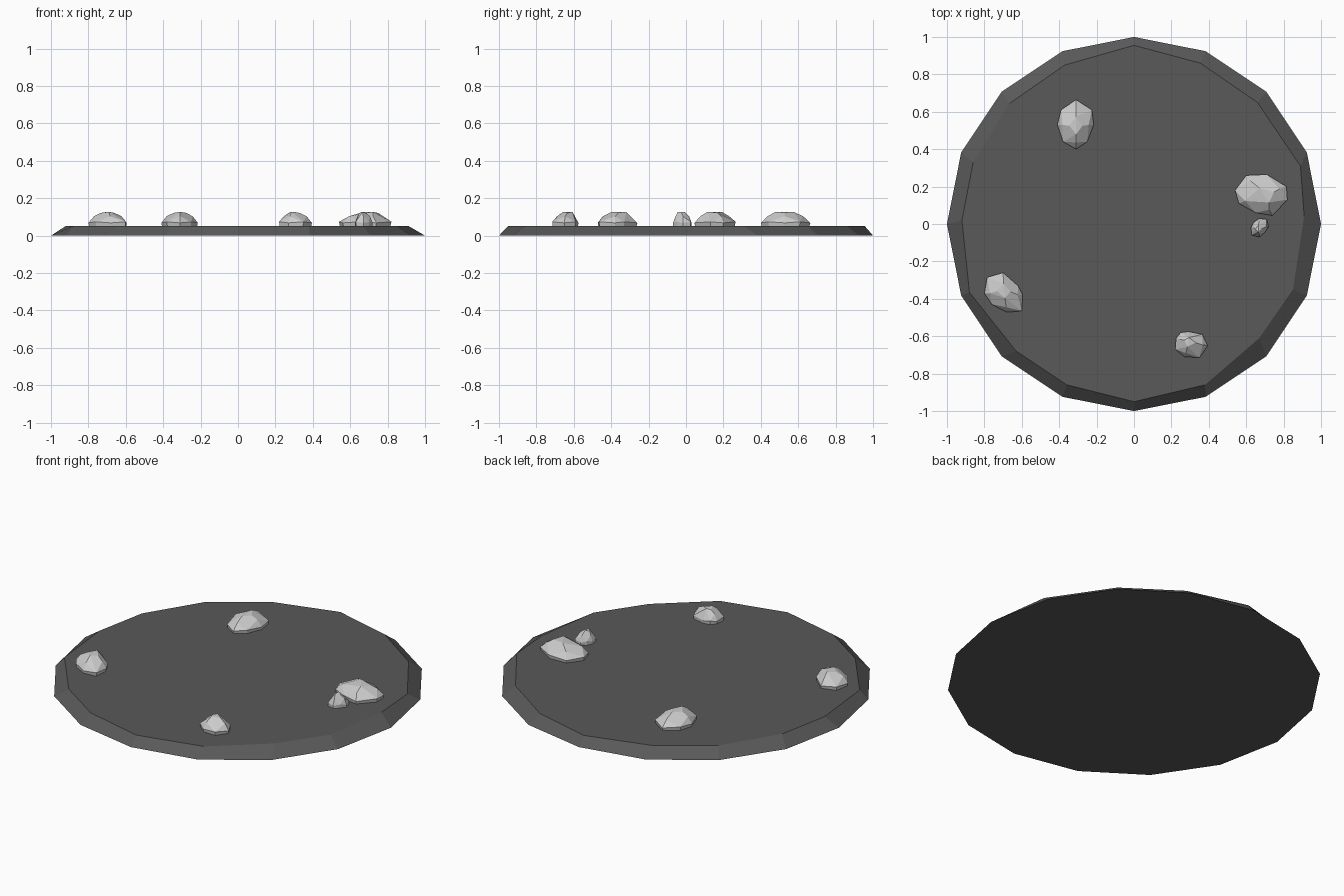
import bpy, bmesh, math
from mathutils import Vector

if "Cube" in bpy.data.objects:
    bpy.data.objects.remove(bpy.data.objects["Cube"])


def finish(name, bm):
    bmesh.ops.recalc_face_normals(bm, faces=bm.faces[:])
    me = bpy.data.meshes.new(name)
    bm.to_mesh(me)
    bm.free()
    ob = bpy.data.objects.new(name, me)
    bpy.context.collection.objects.link(ob)
    return ob


# Ground disc: regular 16-sided base, slightly uneven bevelled top
top_rim = [(0.91, 0.04), (0.89, 0.31), (0.66, 0.65), (0.355, 0.86),
           (0, 0.955), (-0.37, 0.85), (-0.665, 0.645), (-0.86, 0.33),
           (-0.92, 0.02), (-0.88, -0.365), (-0.63, -0.68), (-0.36, -0.86),
           (0, -0.95), (0.38, -0.86), (0.67, -0.61), (0.85, -0.35)]
n = len(top_rim)
bm = bmesh.new()
low = [bm.verts.new((math.cos(2 * math.pi * i / n), math.sin(2 * math.pi * i / n), 0))
       for i in range(n)]
high = [bm.verts.new((x, y, 0.052)) for x, y in top_rim]
bm.faces.new(low[::-1])
bm.faces.new(high)
for i in range(n):
    j = (i + 1) % n
    bm.faces.new((low[i], low[j], high[j], high[i]))
disc = finish("ground_disc", bm)
mat = bpy.data.materials.new("dark_grey")
mat.diffuse_color = (0.1, 0.1, 0.1, 1)
mat.use_nodes = True
mat.node_tree.nodes["Principled BSDF"].inputs["Base Color"].default_value = mat.diffuse_color
disc.data.materials.append(mat)


# Rock: convex hull over an outline that steps inward towards its peak
def rock(name, outline, peak):
    pts = [Vector(p) for p in outline]
    mid = sum(pts, Vector((0, 0))) / len(pts)
    peak = Vector(peak)
    bm = bmesh.new()
    for k, p in enumerate(pts):
        for z, s in ((0.048, 0.96), (0.068 + 0.006 * (k % 2), 1.0)):
            q = mid + (p - mid) * s
            bm.verts.new((q.x, q.y, z))
        if k % 2 == 0:
            q = mid + (p - mid) * 0.72
            bm.verts.new((q.x, q.y, 0.103))
            q = peak + (p - mid) * 0.36
            bm.verts.new((q.x, q.y, 0.127 - 0.003 * (k % 4)))
    res = bmesh.ops.convex_hull(bm, input=bm.verts[:])
    inner = {g for g in res["geom_interior"] if isinstance(g, bmesh.types.BMVert)}
    bmesh.ops.delete(bm, geom=list(inner), context='VERTS')
    bmesh.ops.dissolve_limit(bm, angle_limit=math.radians(11),
                             verts=bm.verts[:], edges=bm.edges[:])
    finish(name, bm)


rock("rock_back_left",
     [(-0.31, 0.665), (-0.225, 0.61), (-0.215, 0.53), (-0.25, 0.44),
      (-0.31, 0.40), (-0.38, 0.44), (-0.41, 0.53), (-0.39, 0.61)], (-0.31, 0.525))
rock("rock_right",
     [(0.60, 0.26), (0.71, 0.265), (0.815, 0.20), (0.82, 0.13),
      (0.74, 0.045), (0.65, 0.06), (0.56, 0.11), (0.54, 0.18)], (0.70, 0.155))
rock("rock_small",
     [(0.67, 0.03), (0.71, 0.025), (0.72, -0.015), (0.70, -0.045),
      (0.67, -0.07), (0.63, -0.06), (0.625, -0.02), (0.64, 0.01)], (0.665, -0.025))
rock("rock_left",
     [(-0.70, -0.26), (-0.62, -0.33), (-0.595, -0.38), (-0.60, -0.465),
      (-0.68, -0.472), (-0.76, -0.43), (-0.80, -0.37), (-0.785, -0.285)], (-0.695, -0.36))
rock("rock_front",
     [(0.29, -0.575), (0.365, -0.59), (0.395, -0.65), (0.35, -0.715),
      (0.27, -0.71), (0.22, -0.67), (0.225, -0.61), (0.25, -0.58)], (0.295, -0.63))
